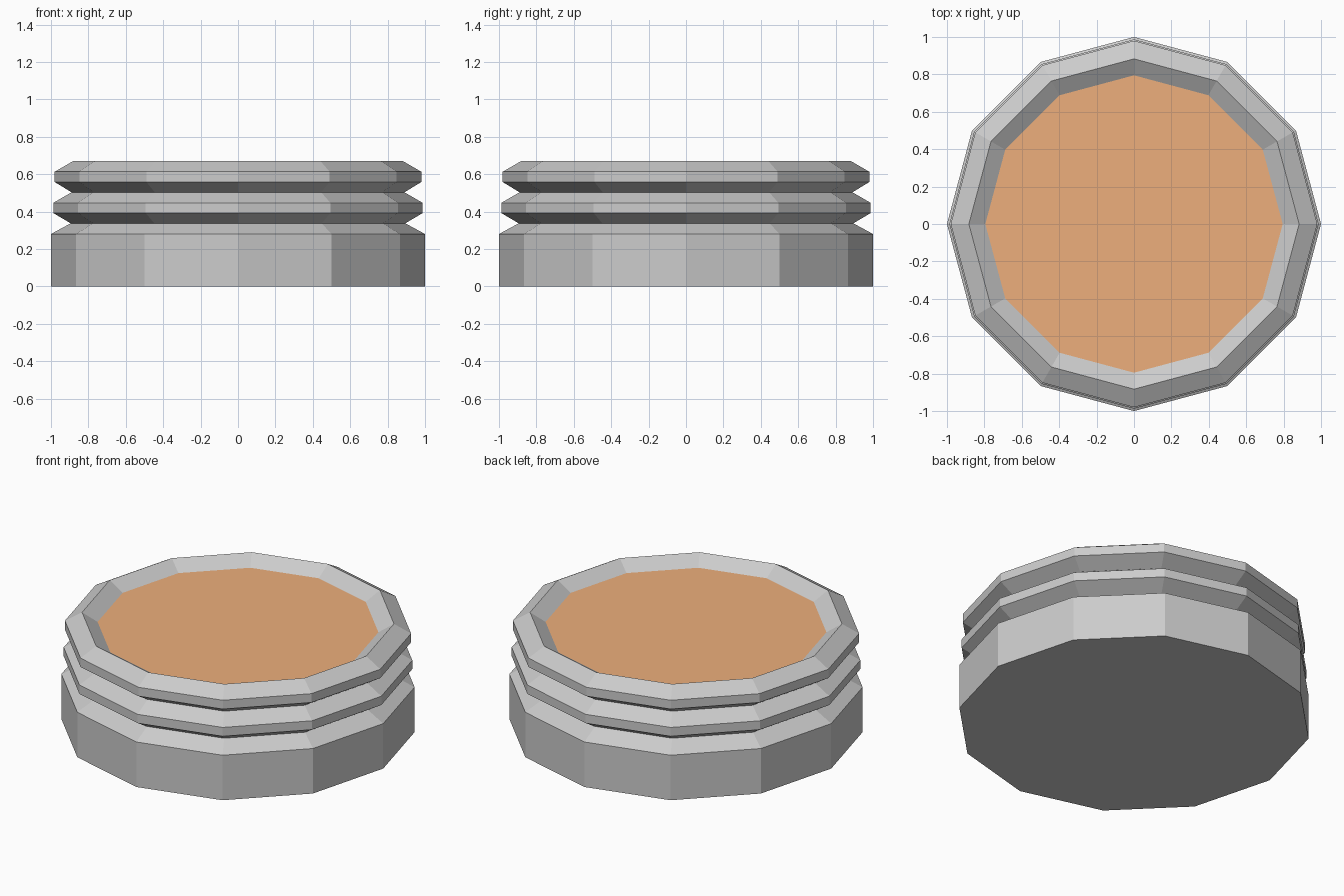
import bpy, bmesh, math

if "Cube" in bpy.data.objects:
    bpy.data.objects.remove(bpy.data.objects["Cube"])

SIDES = 12


def lathe(name, profile, cap_bottom=False, cap_top=False):
    """Turn (radius, z) points into a faceted ring stack."""
    bm = bmesh.new()
    rings = []
    for r, z in profile:
        angles = [2 * math.pi * i / SIDES for i in range(SIDES)]
        rings.append([bm.verts.new((r * math.cos(a), r * math.sin(a), z)) for a in angles])
    for low, high in zip(rings, rings[1:]):
        for i in range(SIDES):
            j = (i + 1) % SIDES
            bm.faces.new((low[i], low[j], high[j], high[i]))
    if cap_bottom:
        bm.faces.new(rings[0][::-1])
    if cap_top:
        bm.faces.new(rings[-1])
    mesh = bpy.data.meshes.new(name)
    bm.to_mesh(mesh)
    bm.free()
    obj = bpy.data.objects.new(name, mesh)
    bpy.context.collection.objects.link(obj)
    return obj


# Grooved body: plain base, two ridges, bevelled rim and sloped inner lip
lathe("grooved_body", [
    (1.0, 0.0), (1.0, 0.28),
    (0.895, 0.337), (0.987, 0.392), (0.987, 0.447),
    (0.89, 0.503), (0.98, 0.558), (0.98, 0.613),
    (0.883, 0.669), (0.795, 0.613),
], cap_bottom=True)

# Orange inset top
inset = lathe("inset_top", [(0.795, 0.613)], cap_top=True)
orange = bpy.data.materials.new("orange")
orange.diffuse_color = (0.85, 0.43, 0.2, 1)
orange.use_nodes = True
orange.node_tree.nodes["Principled BSDF"].inputs["Base Color"].default_value = orange.diffuse_color
inset.data.materials.append(orange)
